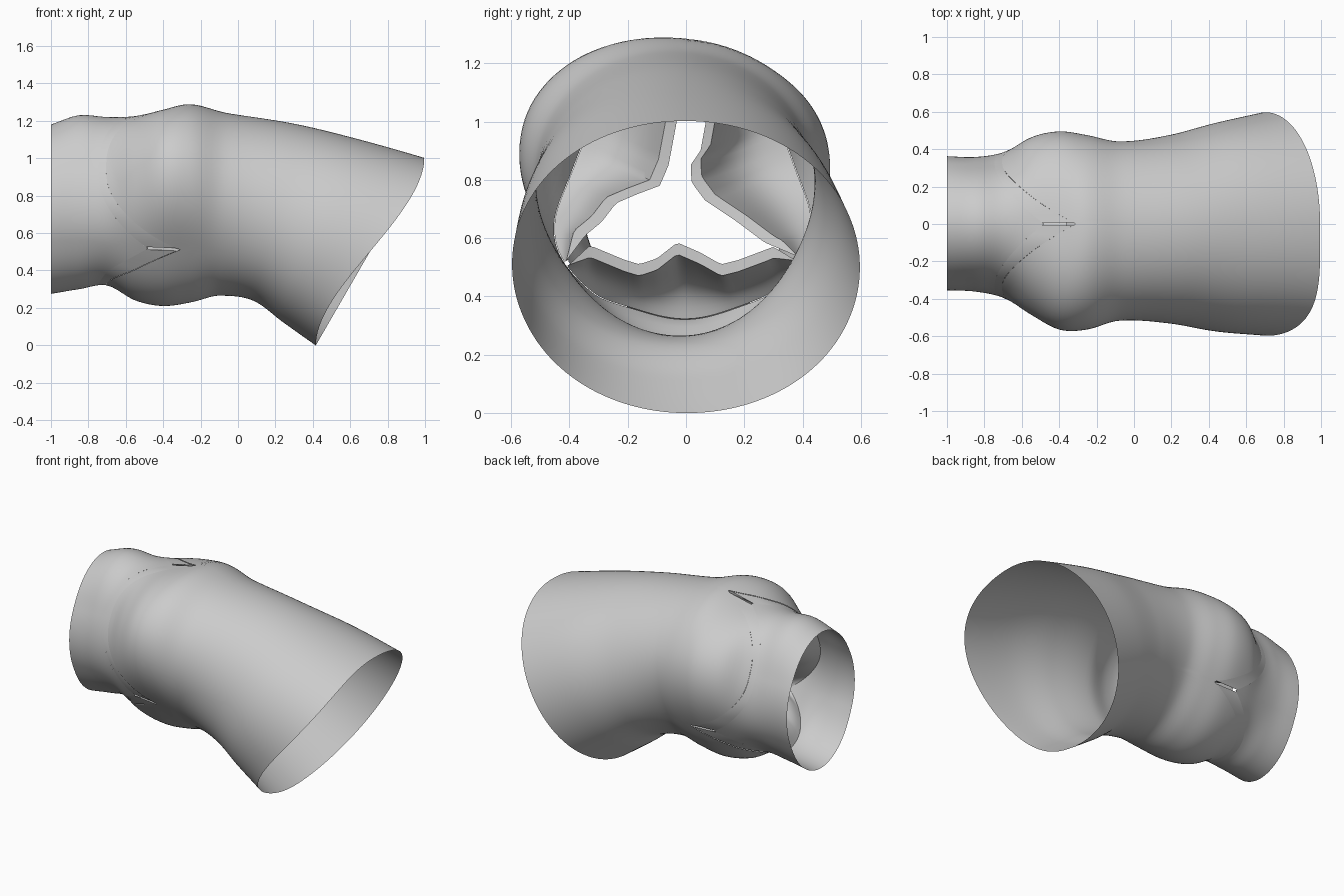
import bpy, bmesh, math
from mathutils import Vector

if "Cube" in bpy.data.objects:
    bpy.data.objects.remove(bpy.data.objects["Cube"])

# stations: x, z of centre, tilt (deg), radius at 30, 90, 150, 210, 270, 330 degrees
ST = [
    (-1.00, .74, 0, .37, .44, .36, .37, .465, .375),
    (-0.85, .75, 0, .37, .48, .37, .375, .45, .37),
    (-0.70, .75, 0, .39, .47, .40, .40, .43, .39),
    (-0.55, .75, 0, .49, .475, .51, .45, .51, .43),
    (-0.40, .75, 0, .525, .505, .605, .475, .54, .455),
    (-0.25, .75, 0, .505, .535, .605, .48, .52, .445),
    (-0.08, .75, 3, .46, .49, .535, .485, .485, .43),
    (0.20, .70, 15, .475, .495, .53, .525, .475, .48),
    (0.45, .61, 23, .54, .53, .57, .57, .53, .54),
    (0.705, .50, 30, .595, .58, .60, .59, .578, .595),
]


def cubic(a, b, c, d, f):
    return b + .5 * f * (c - a + f * (2*a - 5*b + 4*c - d + f * (3*(b - c) + d - a)))


def station(s):
    """Smooth interpolation between unevenly spaced stations."""
    i = max(k for k in range(len(ST) - 1) if s >= ST[k][0] or k == 0)
    p, q = ST[i], ST[i+1]
    h = q[0] - p[0]
    f = (s - p[0]) / h
    a, b = ST[max(i-1, 0)], ST[min(i+2, len(ST) - 1)]
    res = []
    for k in range(1, 9):
        m0 = (q[k] - a[k]) / (q[0] - a[0]) * h
        m1 = (b[k] - p[k]) / (b[0] - p[0]) * h
        res.append((2*f**3 - 3*f**2 + 1) * p[k] + (f**3 - 2*f**2 + f) * m0
                   + (3*f**2 - 2*f**3) * q[k] + (f**3 - f**2) * m1)
    return res


def wall(s, deg, inset=0):
    """Point on the vessel wall at axial position s and angle deg."""
    row = station(s)
    r = row[2:]
    k = ((deg - 30) / 60) % 6
    i = int(k)
    rad = cubic(r[i-1], r[i % 6], r[(i+1) % 6], r[(i+2) % 6], k - i) - inset
    a, t = math.radians(deg), math.radians(row[1])
    up = rad * math.sin(a)
    # slightly warped outlet rim on the front side
    warp = .13 * math.sin(a) * min(0, math.cos(a))**2 * max(0, s / .7)**3
    return Vector((s + up * math.sin(t) + warp, rad * math.cos(a),
                   row[0] + up * math.cos(t)))


def crown(deg, low, high):
    """Scalloped line: low in mid sinus, high at each commissure (90, 210, 330)."""
    t = ((deg - 90) % 120) / 120
    return low + (high - low) * abs(2*t - 1)**2.6


def lower_crown(deg):
    return crown(deg, -.745, -.48)


def upper_crown(deg):
    return crown(deg, -.705, -.31)


mat = bpy.data.materials.new("light_grey")
mat.diffuse_color = (.6, .6, .6, 1)
mat.use_nodes = True
mat.node_tree.nodes["Principled BSDF"].inputs["Base Color"].default_value = mat.diffuse_color


def add_object(name, bm):
    bmesh.ops.remove_doubles(bm, verts=bm.verts, dist=1e-5)
    bmesh.ops.recalc_face_normals(bm, faces=bm.faces)
    me = bpy.data.meshes.new(name)
    bm.to_mesh(me)
    bm.free()
    me.materials.append(mat)
    ob = bpy.data.objects.new(name, me)
    bpy.context.collection.objects.link(ob)
    bpy.ops.object.select_all(action='DESELECT')
    ob.select_set(True)
    bpy.context.view_layer.objects.active = ob
    bpy.ops.object.shade_smooth_by_angle(angle=math.radians(40))


def grid(bm, nu, nv, fn):
    vs = [[bm.verts.new(fn(u / nu, v / nv)) for v in range(nv + 1)] for u in range(nu + 1)]
    for u in range(nu):
        for v in range(nv):
            bm.faces.new((vs[u][v], vs[u+1][v], vs[u+1][v+1], vs[u][v+1]))


def tube(name, start, end, nv):
    bm = bmesh.new()

    def pt(u, v):
        d = 90 + 360 * u
        return wall(start(d) + (end(d) - start(d)) * v, d)
    grid(bm, 144, nv, pt)
    add_object(name, bm)


# vessel walls, thin open shells
tube("inflow_tube", lambda d: -1, lower_crown, 14)
tube("outflow_vessel", upper_crown, lambda d: .705, 48)


# valve leaflets: solid curved flaps from the scalloped line to a wavy free edge,
# edge = (y, z) points of the free edge between the two commissures
def leaflet(name, mid, edge):
    a = math.radians(mid)
    out = Vector((0, math.cos(a), math.sin(a)))
    c0, c1 = wall(-.3, mid - 59, .01), wall(-.3, mid + 59, .01)
    pts = [c0.yz] + [Vector(p) for p in edge] + [c1.yz]
    length = [0]
    for p, q in zip(pts, pts[1:]):
        length.append(length[-1] + (q - p).length)

    def free_edge(t):
        d = t * length[-1]
        i = max(k for k in range(len(pts) - 1) if d >= length[k])
        f = min(1, (d - length[i]) / (length[i+1] - length[i]))
        p = pts[i].lerp(pts[i+1], f)
        return Vector((-.3, p.x, p.y))

    def surf(t, w, side):
        d = mid - 59 + 118 * t
        b = math.sin(math.pi * t)
        A = wall(upper_crown(d), d, .002) if side else wall(lower_crown(d), d)
        F = free_edge(t)
        F.x -= .06 * b
        if side:
            F += out * .04 * min(1, 3 * b)
        P = A.lerp(F, w)
        # belly towards the inflow side
        return P - (Vector((.09, 0, 0)) + out * .025) * math.sin(math.pi * w) * b

    bm = bmesh.new()
    n, m = 48, 14
    for side in (0, 1):
        grid(bm, n, m, lambda t, w: surf(t, w, side))
    for w in (0, 1):      # attached band and free edge
        grid(bm, n, 1, lambda t, k: surf(t, w, round(k)))
    for t in (0, 1):      # commissure ends
        grid(bm, m, 1, lambda w, k: surf(t, w, round(k)))
    add_object(name, bm)


leaflet("right_leaflet", 30, [(.27, .585), (.17, .66), (.065, .73), (.02, .79),
                              (.015, .85), (.05, .9), (.07, 1.01)])
leaflet("left_leaflet", 150, [(-.03, 1.01), (-.06, .85), (-.09, .78), (-.17, .75),
                              (-.24, .72), (-.29, .655), (-.345, .61)])
leaflet("bottom_leaflet", 270, [(-.33, .575), (-.21, .525), (-.16, .51), (-.1, .53),
                                (-.03, .585), (.05, .55), (.12, .51), (.18, .525), (.3, .57)])
